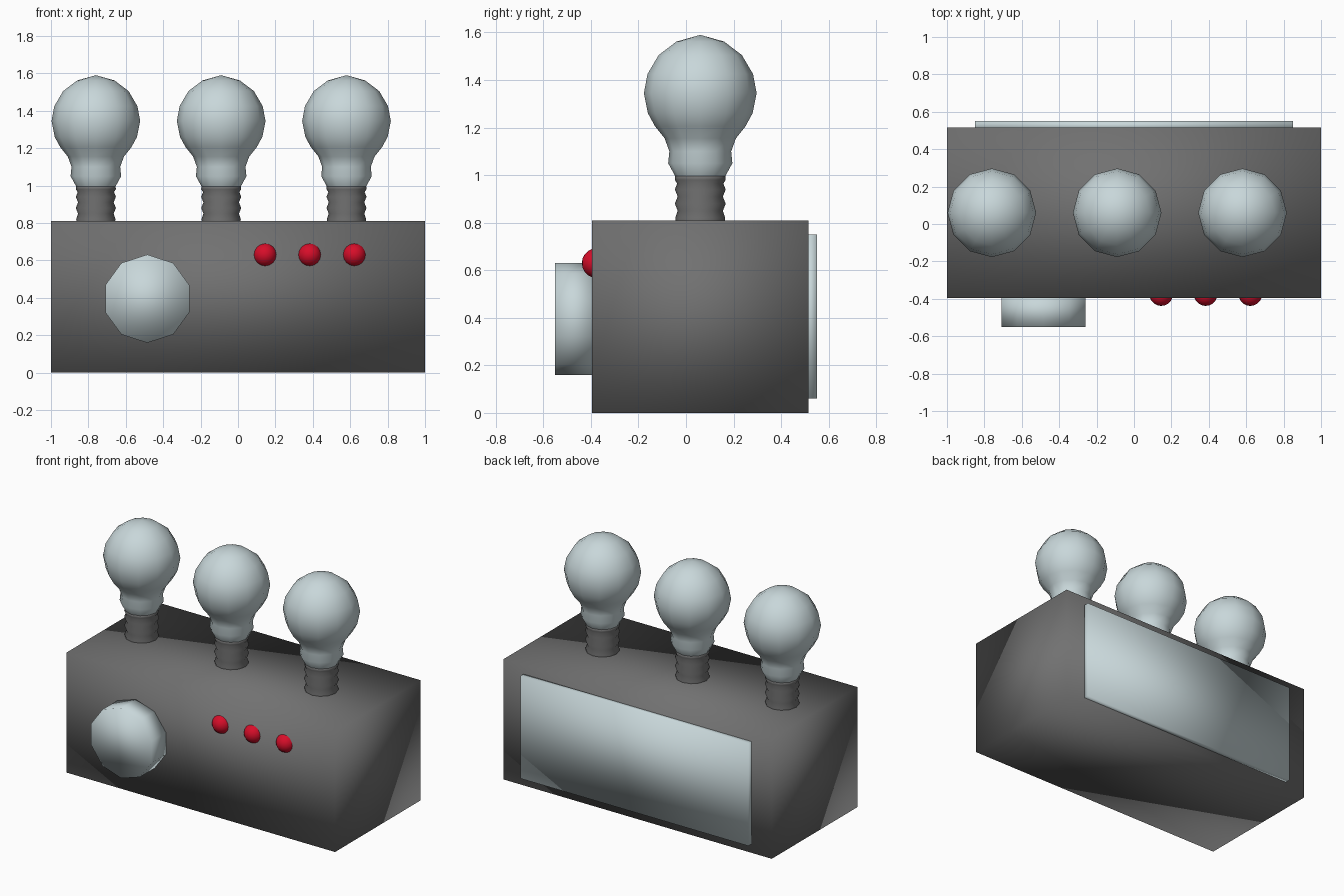
import bpy, bmesh, math
from mathutils import Matrix, Vector

if "Cube" in bpy.data.objects:
    bpy.data.objects.remove(bpy.data.objects["Cube"])


def material(name, rgb):
    m = bpy.data.materials.new(name)
    m.diffuse_color = (*rgb, 1)
    m.use_nodes = True
    m.node_tree.nodes["Principled BSDF"].inputs["Base Color"].default_value = m.diffuse_color
    return m


GREY = material("dark_grey", (0.165, 0.165, 0.165))
GLASS = material("pale_blue_grey", (0.58, 0.68, 0.70))
RED = material("red", (0.68, 0.004, 0.022))


def finish(name, bm, mat):
    # the whole model is softly shaded, including the box corners
    bmesh.ops.recalc_face_normals(bm, faces=bm.faces[:])
    for f in bm.faces:
        f.smooth = True
    mesh = bpy.data.meshes.new(name)
    bm.to_mesh(mesh)
    bm.free()
    mesh.materials.append(mat)
    ob = bpy.data.objects.new(name, mesh)
    bpy.context.collection.objects.link(ob)
    return ob


def box(name, lo, hi, mat):
    lo, hi = Vector(lo), Vector(hi)
    bm = bmesh.new()
    bmesh.ops.create_cube(bm, size=1, matrix=Matrix.Translation((lo + hi) / 2)
                          @ Matrix.Diagonal((*(hi - lo), 1)))
    return finish(name, bm, mat)


def lathe(name, profile, centre, mat, sides=12):
    """Turn (radius, height) points about a vertical axis."""
    bm = bmesh.new()
    verts = [bm.verts.new((centre[0] + r, centre[1], z)) for r, z in profile]
    edges = [bm.edges.new(p) for p in zip(verts, verts[1:])]
    bmesh.ops.spin(bm, geom=verts + edges, cent=(*centre, 0), axis=(0, 0, 1),
                   angle=math.tau, steps=sides)
    bmesh.ops.remove_doubles(bm, verts=bm.verts[:], dist=0.0005)
    return finish(name, bm, mat)


# main housing and rear panel
box("housing", (-1, -0.395, 0), (1, 0.515, 0.81), GREY)
box("rear_panel", (-0.85, 0.50, 0.06), (0.85, 0.55, 0.75), GLASS)

# three bulbs in ribbed sockets
BULB = [(0.105, 0.995), (0.135, 1.05), (0.13, 1.10), (0.15, 1.155), (0.19, 1.205),
        (0.22, 1.26), (0.237, 1.345), (0.222, 1.425), (0.175, 1.505), (0.10, 1.562),
        (0, 1.59)]
SOCKET = [(0.10, 0.79), (0.105, 0.82), (0.095, 0.85), (0.107, 0.88), (0.095, 0.91),
          (0.107, 0.94), (0.097, 0.965), (0.107, 0.98), (0.105, 1.0), (0, 1.0)]
for i, x in enumerate((-0.76, -0.09, 0.58), 1):
    lathe(f"bulb_{i}", BULB, (x, 0.06), GLASS)
    lathe(f"bulb_socket_{i}", SOCKET, (x, 0.06), GREY)

# ten-sided dial on the front
bm = bmesh.new()
bmesh.ops.create_cone(bm, cap_ends=True, segments=10, radius1=0.236, radius2=0.236, depth=0.17,
                      matrix=Matrix.Translation((-0.485, -0.465, 0.395))
                      @ Matrix.Rotation(math.pi / 2, 4, "X"))
finish("front_dial", bm, GLASS)

# row of three round buttons
for i, x in enumerate((0.145, 0.383, 0.622), 1):
    bm = bmesh.new()
    bmesh.ops.create_uvsphere(bm, u_segments=16, v_segments=10, radius=0.063,
                              matrix=Matrix.Translation((x, -0.375, 0.63))
                              @ Matrix.Rotation(math.pi / 2, 4, "X"))
    finish(f"button_{i}", bm, RED)
